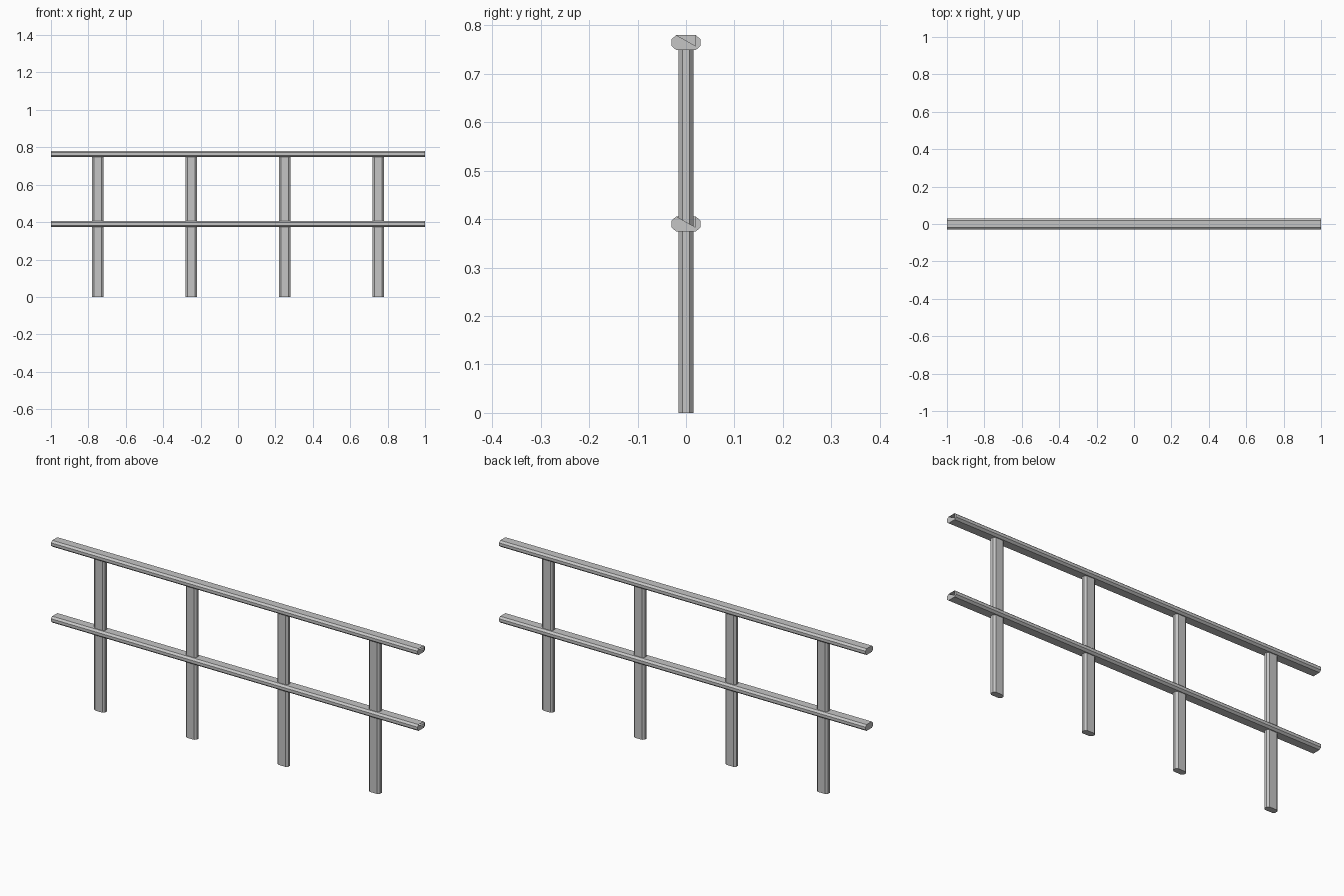
import bpy, bmesh
from mathutils import Vector

cube = bpy.data.objects.get("Cube")
if cube:
    bpy.data.objects.remove(cube, do_unlink=True)

grey = bpy.data.materials.new("light grey metal")
grey.use_nodes = True
colour = (0.56, 0.56, 0.56, 1)
grey.diffuse_color = colour
grey.node_tree.nodes["Principled BSDF"].inputs["Base Color"].default_value = colour

# Bevelled bar section: wide and thin, going round anticlockwise
W, T = 0.03, 0.0155      # half width, half thickness
CW, CT = 0.02, 0.007     # where the corner cuts begin
SECTION = [(W, -CT), (W, CT), (CW, T), (-CW, T),
           (-W, CT), (-W, -CT), (-CW, -T), (CW, -T)]


def bar(name, start, end, across, thick, notched=False):
    """Sweep the bar section from start to end."""
    start, end = Vector(start), Vector(end)
    across, thick = Vector(across), Vector(thick)
    bm = bmesh.new()
    rings = [[bm.verts.new(p + across * a + thick * b) for a, b in SECTION]
             for p in (start, end)]
    n = len(SECTION)
    for i in range(n):
        j = (i + 1) % n
        bm.faces.new((rings[0][i], rings[0][j], rings[1][j], rings[1][i]))
    bm.faces.new(list(reversed(rings[0])))
    cap = list(rings[1])
    if notched:  # open wedge in the end cap
        cap.insert(3, bm.verts.new(end + across * CW - thick * CT))
    bm.faces.new(cap)
    mesh = bpy.data.meshes.new(name)
    bm.to_mesh(mesh)
    bm.free()
    mesh.materials.append(grey)
    obj = bpy.data.objects.new(name, mesh)
    bpy.context.collection.objects.link(obj)
    return obj


# Rails
RAIL_TOP = 0.7645
for name, z in (("lower_rail", 0.39), ("top_rail", RAIL_TOP)):
    bar(name, (-1, 0, z), (1, 0, z), (0, 1, 0), (0, 0, 1), notched=True)

# Posts
for i in range(4):
    x = -0.75 + 0.5 * i
    bar(f"post_{i + 1}", (x, 0, 0), (x, 0, RAIL_TOP - T), (1, 0, 0), (0, 1, 0))
